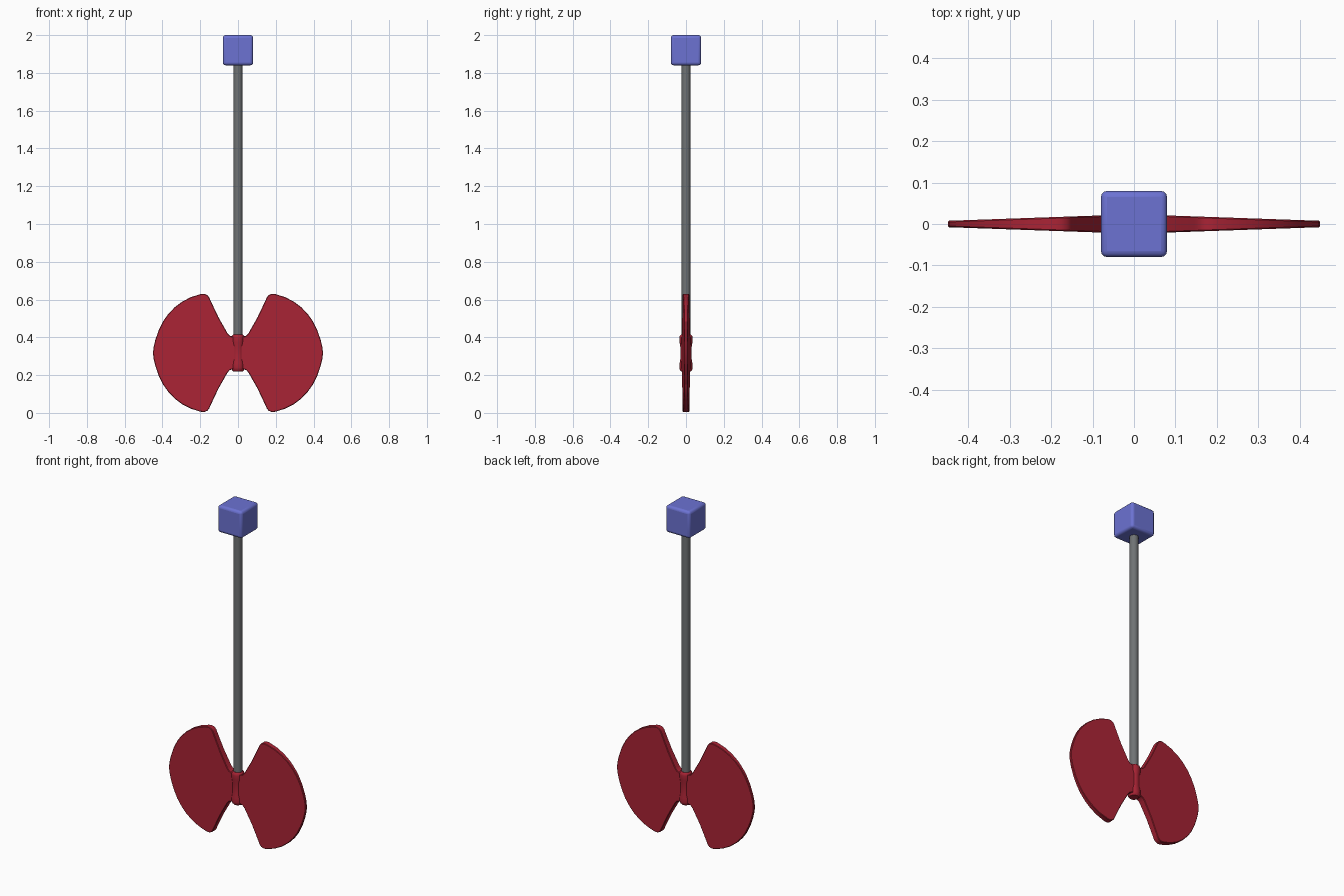
import bpy, bmesh, math

if "Cube" in bpy.data.objects:
    bpy.data.objects.remove(bpy.data.objects["Cube"])

def material(name, rgb):
    m = bpy.data.materials.new(name)
    m.diffuse_color = (*rgb, 1)
    m.use_nodes = True
    m.node_tree.nodes["Principled BSDF"].inputs["Base Color"].default_value = m.diffuse_color
    return m

red = material("crimson", (0.40, 0.017, 0.035))
grey = material("shaft grey", (0.16, 0.17, 0.175))
blue = material("pommel blue", (0.15, 0.17, 0.65))

def finish(bm, name, mat, bevel=0, segments=2):
    bmesh.ops.recalc_face_normals(bm, faces=bm.faces)
    me = bpy.data.meshes.new(name)
    bm.to_mesh(me)
    bm.free()
    me.materials.append(mat)
    ob = bpy.data.objects.new(name, me)
    bpy.context.collection.objects.link(ob)
    bpy.ops.object.select_all(action='DESELECT')
    ob.select_set(True)
    bpy.context.view_layer.objects.active = ob
    bpy.ops.object.shade_smooth_by_angle(angle=math.radians(40))
    if bevel:
        b = ob.modifiers.new("bevel", 'BEVEL')
        b.width, b.segments = bevel, segments
        b.limit_method = 'ANGLE'
        b.angle_limit = math.radians(40)
    return ob

def lathe(name, profile, mat, n=16):
    bm = bmesh.new()
    rings = [[bm.verts.new((r * math.cos(2 * math.pi * i / n),
                            r * math.sin(2 * math.pi * i / n), z))
              for i in range(n)] for r, z in profile]
    for a, b in zip(rings, rings[1:]):
        for i in range(n):
            bm.faces.new((a[i], a[(i + 1) % n], b[(i + 1) % n], b[i]))
    bm.faces.new(rings[0])
    bm.faces.new(rings[-1])
    return finish(bm, name, mat)

# blade: half outline (x, height above blade centre), mirrored downwards,
# with a flat wedge taper towards the cutting edge
CZ = 0.3175
HALF = [(0.0, 0.085), (0.03, 0.086), (0.045, 0.092), (0.056, 0.105), (0.104, 0.19),
        (0.145, 0.277), (0.153, 0.295), (0.163, 0.307), (0.18, 0.313), (0.20, 0.311),
        (0.25, 0.295), (0.295, 0.272), (0.335, 0.242), (0.37, 0.205),
        (0.395, 0.17), (0.42, 0.12), (0.438, 0.068), (0.447, 0.03)]

def blade(name, side):
    outline = HALF + [(0.45, 0)] + [(x, -h) for x, h in reversed(HALF)]
    bm = bmesh.new()
    front, back = [[bm.verts.new((side * x, s * (0.0235 - 0.035 * x), CZ + h))
                    for x, h in outline] for s in (-1, 1)]
    bm.faces.new(front)
    bm.faces.new(back)
    n = len(outline)
    for i in range(n):
        j = (i + 1) % n
        bm.faces.new((front[i], front[j], back[j], back[i]))
    finish(bm, name, mat=red, bevel=0.003, segments=1)

blade("right_blade", 1)
blade("left_blade", -1)

# collar holding the blades, slightly waisted
lathe("blade_collar", [(0.026, 0.22), (0.033, 0.228), (0.035, 0.24), (0.034, 0.262),
                       (0.030, 0.285), (0.030, 0.35), (0.034, 0.373),
                       (0.035, 0.397), (0.033, 0.408), (0.026, 0.414)], red)

# handle shaft
lathe("shaft", [(0.024, 0.25), (0.024, 1.86)], grey)

# block on the end of the shaft
bm = bmesh.new()
bmesh.ops.create_cube(bm, size=0.16)
bmesh.ops.translate(bm, verts=bm.verts, vec=(0, 0, 1.92))
finish(bm, "pommel_block", blue, bevel=0.015, segments=3)
